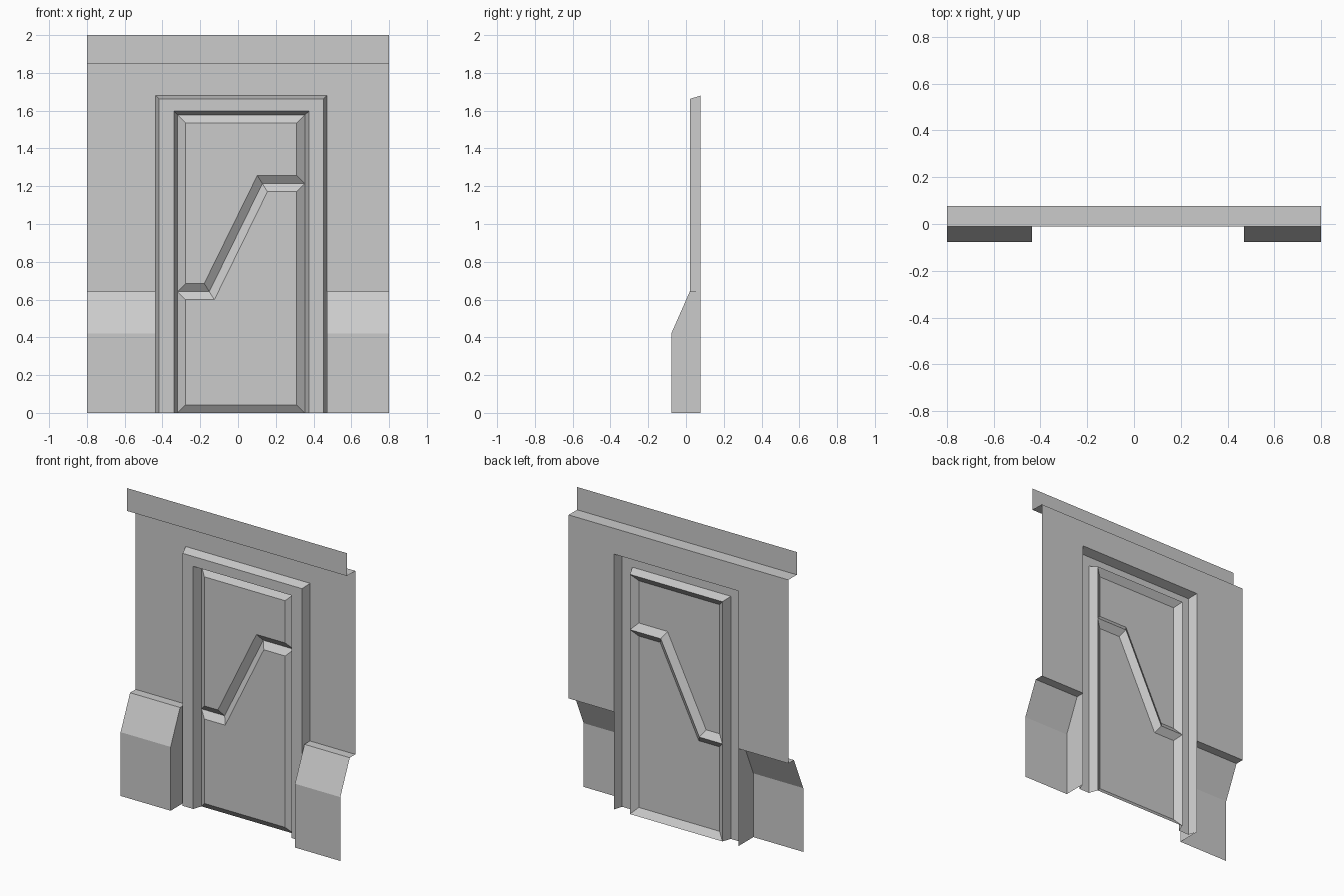
import bpy, bmesh

if "Cube" in bpy.data.objects:
    bpy.data.objects.remove(bpy.data.objects["Cube"])

BACK, FRONT = 0.078, 0.02          # wall plane and door-frame face
HALF, RAIL, TOP = 0.8, 0.642, 1.85  # half width, wainscot height, wall height
XL, XR, ZT = -0.436, 0.47, 1.68     # outer edge of the door frame


def finish(name, bm):
    """Weld, make winding consistent, face the shell to the front, add to scene."""
    bmesh.ops.remove_doubles(bm, verts=bm.verts, dist=1e-5)
    bmesh.ops.recalc_face_normals(bm, faces=bm.faces)
    bm.normal_update()
    if sum(f.normal.y * f.calc_area() for f in bm.faces) > 0:
        bmesh.ops.reverse_faces(bm, faces=bm.faces)
    mesh = bpy.data.meshes.new(name)
    bm.to_mesh(mesh)
    bm.free()
    obj = bpy.data.objects.new(name, mesh)
    bpy.context.collection.objects.link(obj)
    return obj


def face(bm, pts):
    return bm.faces.new([bm.verts.new(p) for p in pts])


def strips(bm, rows):
    """Join neighbouring rows of points with quads."""
    for a, b in zip(rows, rows[1:]):
        for i in range(len(a) - 1):
            face(bm, [a[i], a[i + 1], b[i + 1], b[i]])


# Wall with the doorway cut out
bm = bmesh.new()
face(bm, [(x, BACK, z) for x, z in [
    (-HALF, RAIL), (XL, RAIL), (XL, ZT), (XR, ZT),
    (XR, RAIL), (HALF, RAIL), (HALF, TOP), (-HALF, TOP)]])
finish("wall", bm)

# Overhanging top fascia
bm = bmesh.new()
strips(bm, [[(x, y, z) for y, z in [(BACK, TOP), (-0.01, TOP), (-0.01, 2.0)]]
            for x in (-HALF, HALF)])
finish("top_fascia", bm)

# Sloped wainscots, closed only on the side next to the door frame
profile = [(-BACK, 0), (-BACK, 0.42), (FRONT, RAIL), (BACK, RAIL)]
for name, outer, inner in (("wainscot_left", -HALF, XL), ("wainscot_right", HALF, XR)):
    bm = bmesh.new()
    strips(bm, [[(x, y, z) for y, z in profile] for x in (outer, inner)])
    face(bm, [(inner, y, z) for y, z in profile + [(BACK, 0)]])
    finish(name, bm)

# Door frame: trapezoid section running up, across and down
rings = [(XL, XR, ZT, BACK), (-0.417, 0.452, 1.662, FRONT),
         (-0.34, 0.376, 1.597, FRONT), (-0.32, 0.354, 1.578, BACK)]
bm = bmesh.new()
strips(bm, [[(l, y, 0), (l, y, t), (r, y, t), (r, y, 0)] for l, r, t, y in rings])
finish("door_frame", bm)

# Two raised door panels meeting in a stepped diagonal groove
L, R, T = -0.32, 0.354, 1.578
seam = [(L, 0.642), (-0.152, 0.642), (0.129, 1.214), (R, 1.214)]
for name, outline in (("door_panel_upper", seam + [(R, T), (L, T)]),
                      ("door_panel_lower", [(L, 0), (R, 0)] + seam[::-1])):
    bm = bmesh.new()
    f = face(bm, [(x, BACK, z) for x, z in outline])
    bm.normal_update()
    bmesh.ops.inset_individual(bm, faces=[f], thickness=0.043, use_even_offset=True)
    for v in f.verts:
        v.co.y = BACK - 0.032
    finish(name, bm)
